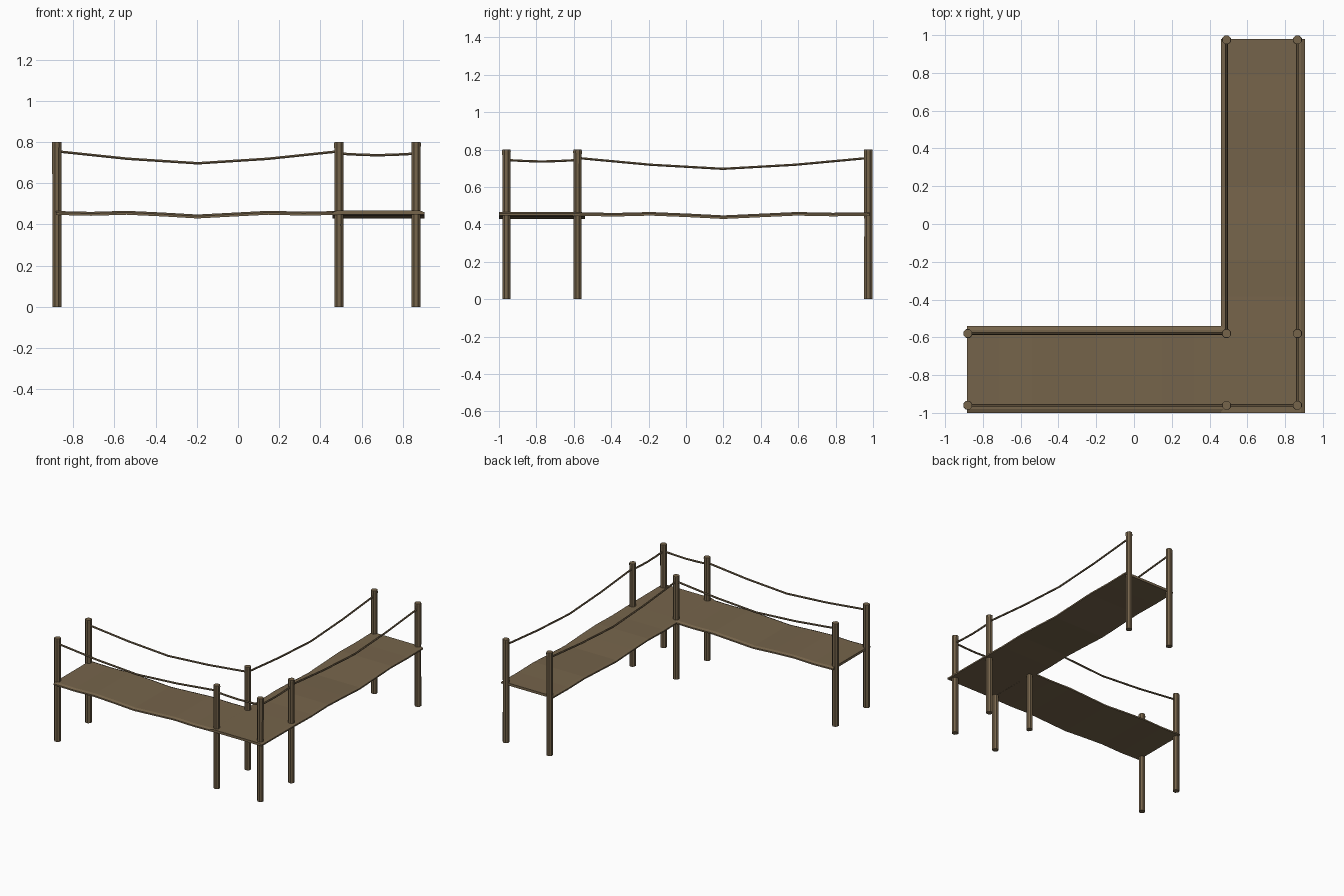
import bpy, bmesh, math
from mathutils import Vector

if "Cube" in bpy.data.objects:
    bpy.data.objects.remove(bpy.data.objects["Cube"])

wood = bpy.data.materials.new("weathered wood")
wood.diffuse_color = (0.18, 0.128, 0.07, 1)
wood.use_nodes = True
wood.node_tree.nodes["Principled BSDF"].inputs["Base Color"].default_value = wood.diffuse_color


def make(name, bm):
    bmesh.ops.recalc_face_normals(bm, faces=bm.faces)
    me = bpy.data.meshes.new(name)
    bm.to_mesh(me)
    bm.free()
    me.materials.append(wood)
    ob = bpy.data.objects.new(name, me)
    bpy.context.collection.objects.link(ob)
    return ob


def loft(name, rings):
    """Closed solid through a list of equal-length rings."""
    bm = bmesh.new()
    vs = [[bm.verts.new(p) for p in r] for r in rings]
    n = len(vs[0])
    for a, b in zip(vs, vs[1:]):
        for i in range(n):
            j = (i + 1) % n
            bm.faces.new((a[i], a[j], b[j], b[i]))
    bm.faces.new(vs[0])
    bm.faces.new(vs[-1])
    return make(name, bm)


def post(name, x, y, r=0.025, h=0.8, n=8):
    rings = []
    for z, k in ((0, 0.96), (0.4, 0.95), (0.77, 0.97), (0.79, 1.0), (h, 0.96)):
        rings.append([(x + r * k * math.cos(2 * math.pi * (i + .5) / n),
                       y + r * k * math.sin(2 * math.pi * (i + .5) / n), z)
                      for i in range(n)])
    return loft(name, rings)


def rope(name, a, b, z_end, sag, r=0.007, n=6):
    a, b = Vector((*a, 0)), Vector((*b, 0))
    side = (b - a).normalized().cross(Vector((0, 0, 1)))
    rings = []
    for k in range(5):
        t = k / 4
        c = a.lerp(b, t) + Vector((0, 0, z_end - sag * (1 - abs(2 * t - 1) ** 1.4)))
        rings.append([c + side * r * math.cos(2 * math.pi * i / n)
                      + Vector((0, 0, r * math.sin(2 * math.pi * i / n))) for i in range(n)])
    return loft(name, rings)


# top heights of the sagging walkway at fractions along a span
WAVE = (0.465, 0.461, 0.466, 0.458, 0.448, 0.457, 0.466, 0.462, 0.465)


def deck(name, stations, lo, hi, along_x):
    """Slab with sloped top edges; stations are (position, top z)."""
    rings = []
    for s, z in stations:
        sec = [(lo, z - .019), (lo, z - .008), (lo + .02, z),
               (hi - .02, z), (hi, z - .008), (hi, z - .019)]
        rings.append([(s, w, h) if along_x else (w, s, h) for w, h in sec])
    return loft(name, rings)


def span(a, b):
    return [(a + (b - a) * i / 8, z) for i, z in enumerate(WAVE)]


# walkway: front arm, and side arm including the flat corner
deck("front_walkway", span(-0.885, 0.49), -1.0, -0.54, True)
deck("side_walkway", [(-1.0, 0.467)] + span(-0.58, 0.98), 0.46, 0.905, False)

# posts
X0, X1, X2 = -0.88, 0.49, 0.865
Y0, Y1, Y2 = -0.96, -0.58, 0.975
for i, p in enumerate([(X0, Y0), (X0, Y1), (X1, Y0), (X1, Y1),
                       (X2, Y0), (X2, Y1), (X1, Y2), (X2, Y2)]):
    post(f"post_{i + 1}", *p)

# rope railings
for i, y in enumerate((Y0, Y1)):
    rope(f"front_arm_rope_{i + 1}", (X0, y), (X1, y), 0.755, 0.058)
for i, x in enumerate((X1, X2)):
    rope(f"side_arm_rope_{i + 1}", (x, Y1), (x, Y2), 0.755, 0.058)
rope("corner_rope_front", (X1, Y0), (X2, Y0), 0.744, 0.008)
rope("corner_rope_side", (X2, Y0), (X2, Y1), 0.744, 0.008)
